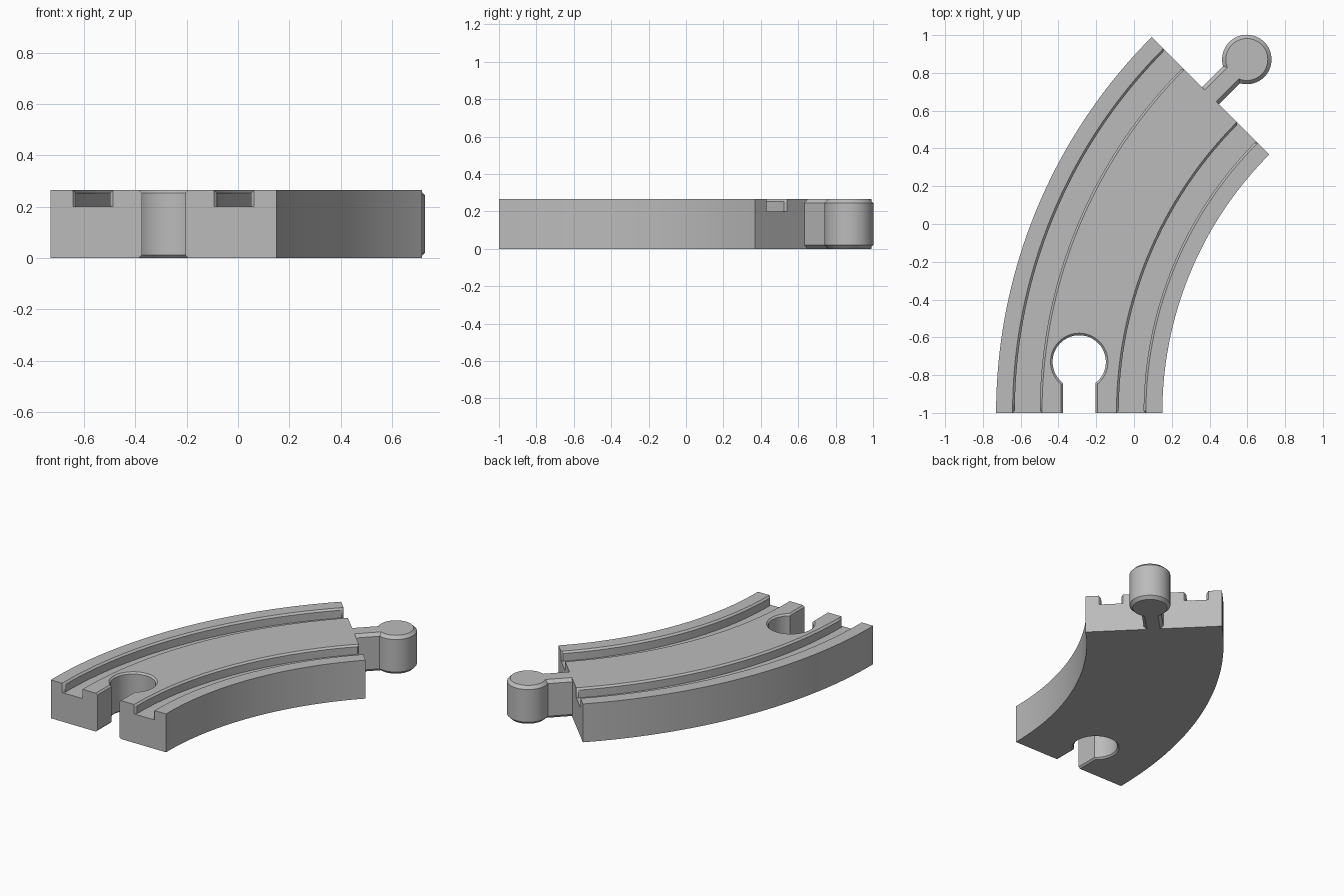
import bpy, bmesh
from math import sin, cos, asin, pi, radians
from mathutils import Vector

if "Cube" in bpy.data.objects:
    bpy.data.objects.remove(bpy.data.objects["Cube"], do_unlink=True)

HEIGHT = 0.265
CENTRE = Vector((2.085, -1.0))      # centre of the curve
R_IN, R_OUT = 1.935, 2.815
R_MID = (R_IN + R_OUT) / 2
SWEEP = radians(45)
GROOVE_FLOOR, CHAMFER = 0.2, 0.012
STEPS = 48

grey = bpy.data.materials.new("plain grey")
grey.use_nodes = True
grey.diffuse_color = (0.5, 0.5, 0.5, 1)
grey.node_tree.nodes["Principled BSDF"].inputs["Base Color"].default_value = (0.5, 0.5, 0.5, 1)


def loft(name, rings):
    """Closed solid through rings of equal point count, capped at both ends."""
    bm = bmesh.new()
    loops = [[bm.verts.new(p) for p in ring] for ring in rings]
    n = len(loops[0])
    for a, b in zip(loops, loops[1:]):
        for i in range(n):
            j = (i + 1) % n
            bm.faces.new((a[i], a[j], b[j], b[i]))
    bm.faces.new(loops[0])
    bm.faces.new(loops[-1])
    bmesh.ops.recalc_face_normals(bm, faces=bm.faces)
    mesh = bpy.data.meshes.new(name)
    bm.to_mesh(mesh)
    bm.free()
    mesh.materials.append(grey)
    obj = bpy.data.objects.new(name, mesh)
    bpy.context.collection.objects.link(obj)
    return obj


def track_profile(flared):
    """Cross-section as (radius, z); the grooves are wider at the track ends."""
    pts = [(R_OUT, 0), (R_IN, 0), (R_IN, HEIGHT)]
    for mid in (R_MID - 0.275, R_MID + 0.275):
        wide = 0.078
        wall = wide if flared else wide - CHAMFER
        side = [(wide, HEIGHT), (wall, HEIGHT - CHAMFER), (wall, GROOVE_FLOOR)]
        pts += [(mid - w, z) for w, z in side]
        pts += [(mid + w, z) for w, z in reversed(side)]
    return pts + [(R_OUT, HEIGHT)]


def on_curve(radius, angle):
    return CENTRE + radius * Vector((-cos(angle), sin(angle)))


def keyhole(name, centre, axis, radius, half, length, levels):
    """Round head with a straight neck along axis; levels are (z, growth)."""
    side = Vector((-axis.y, axis.x))
    rings = []
    for z, grow in levels:
        r, h = radius + grow, half + grow
        start = asin(h / r)
        local = [(length, h)]
        for i in range(STEPS + 1):
            a = start + (2 * pi - 2 * start) * i / STEPS
            local.append((r * cos(a), r * sin(a)))
        local.append((length, -h))
        rings.append([(*(centre + axis * u + side * v), z) for u, v in local])
    return loft(name, rings)


# Curved track body with two wheel grooves
tip = CHAMFER / R_MID
angles = [0] + [tip + (SWEEP - 2 * tip) * i / STEPS for i in range(STEPS + 1)] + [SWEEP]
rings = []
for a in angles:
    profile = track_profile(a in (0, SWEEP))
    rings.append([(*on_curve(r, a), z) for r, z in profile])
track = loft("track", rings)

# Socket cut through the front end, chamfered above and below
c = 0.011
socket = keyhole("socket_cutter", on_curve(R_MID, 0) + Vector((0, 0.27)), Vector((0, -1)),
                 0.141, 0.085, 0.3,
                 [(-c, 2 * c), (c, 0), (HEIGHT - c, 0), (HEIGHT + c, 2 * c)])
socket.hide_render = True
cut = track.modifiers.new("socket", 'BOOLEAN')
cut.operation, cut.solver, cut.object = 'DIFFERENCE', 'EXACT', socket
bpy.context.view_layer.objects.active = track
bpy.ops.object.modifier_apply(modifier=cut.name)
bpy.data.objects.remove(socket, do_unlink=True)

# Connector peg on the far end
out = Vector((sin(SWEEP), cos(SWEEP)))
b = 0.02
peg = keyhole("connector_peg", on_curve(R_MID, SWEEP) + out * 0.271, -out, 0.131, 0.063, 0.3,
              [(0, -b), (b, 0), (HEIGHT - b, 0), (HEIGHT, -b)])

# Smooth curves, sharp edges
bpy.ops.object.select_all(action='DESELECT')
for obj in (track, peg):
    obj.select_set(True)
bpy.context.view_layer.objects.active = track
bpy.ops.object.shade_smooth_by_angle(angle=radians(30))
